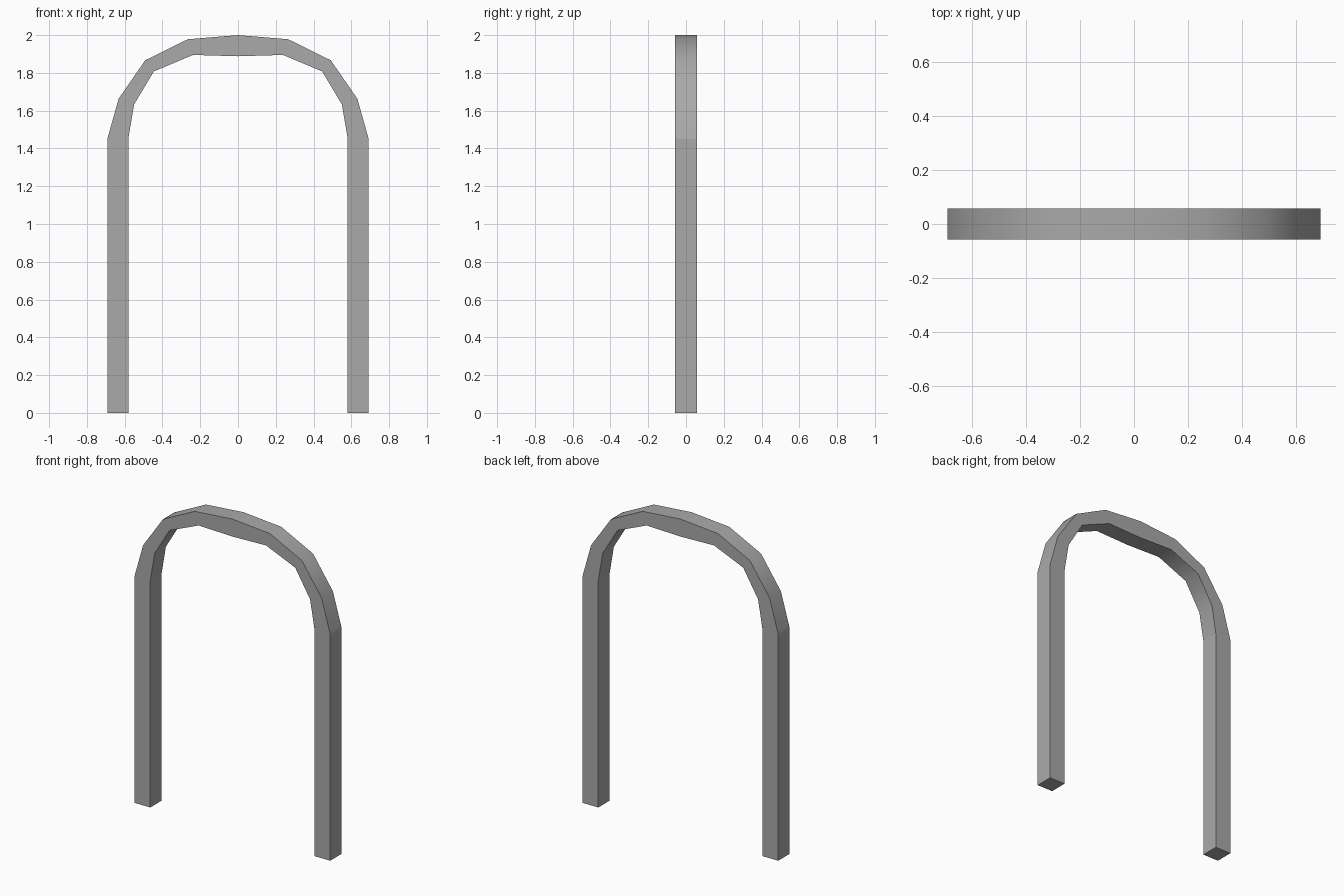
import bpy
import bmesh
import math

cube = bpy.data.objects.get("Cube")
if cube:
    bpy.data.objects.remove(cube, do_unlink=True)

# Plain grey material
grey = bpy.data.materials.new("mid grey")
grey.use_nodes = True
colour = (0.4, 0.4, 0.4, 1)
grey.diffuse_color = colour
grey.node_tree.nodes["Principled BSDF"].inputs["Base Color"].default_value = colour

# Half profile, foot to crown: outer and inner (x, z)
HALF_DEPTH = 0.057
SPRING = 1.45
outer = [(0.692, 0), (0.692, SPRING), (0.632, 1.663), (0.491, 1.867), (0.266, 1.978), (0, 2)]
inner = [(0.581, 0), (0.581, SPRING), (0.55, 1.633), (0.445, 1.808), (0.238, 1.895), (0, 1.888)]


def full(half):
    return half + [(-x, z) for x, z in reversed(half[:-1])]


# Square-section bar swept along the arch
bm = bmesh.new()
rings = []
for (ox, oz), (ix, iz) in zip(full(outer), full(inner)):
    corners = [(ox, -HALF_DEPTH, oz), (ox, HALF_DEPTH, oz),
               (ix, HALF_DEPTH, iz), (ix, -HALF_DEPTH, iz)]
    rings.append([bm.verts.new(c) for c in corners])
for a, b in zip(rings, rings[1:]):
    for i in range(4):
        j = (i + 1) % 4
        bm.faces.new((a[i], a[j], b[j], b[i]))

# Foot caps
bm.faces.new(rings[0])
bm.faces.new(rings[-1])
bmesh.ops.recalc_face_normals(bm, faces=bm.faces[:])

# Smooth curve with crisp corners and crisp leg joints
for face in bm.faces:
    face.smooth = True
for edge in bm.edges:
    at_joint = all(abs(v.co.z - SPRING) < 0.001 for v in edge.verts)
    edge.smooth = edge.calc_face_angle(0) < math.radians(40) and not at_joint

mesh = bpy.data.meshes.new("arch_bar")
bm.to_mesh(mesh)
bm.free()
mesh.materials.append(grey)
arch = bpy.data.objects.new("arch_bar", mesh)
bpy.context.collection.objects.link(arch)
